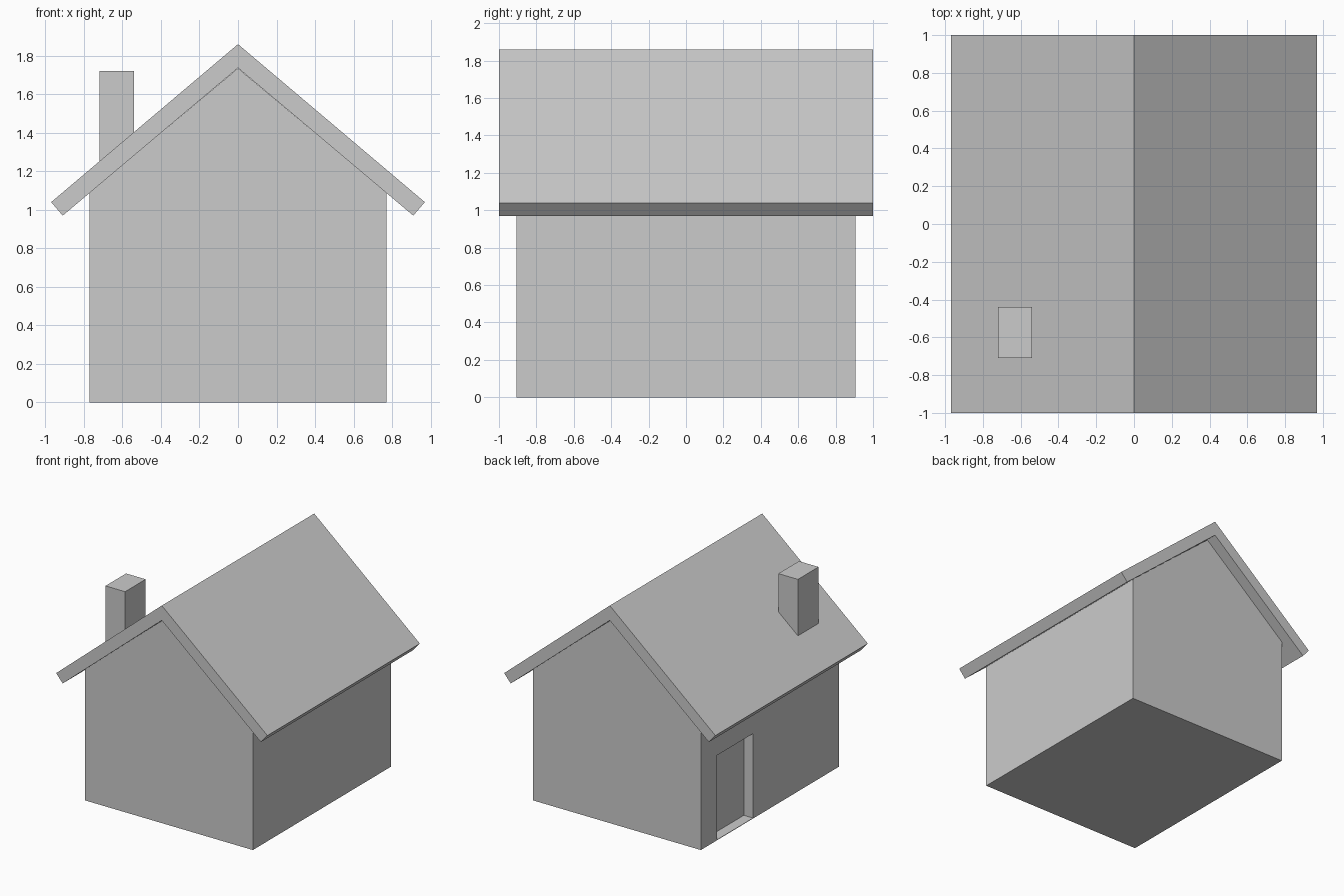
import bpy
import bmesh

if "Cube" in bpy.data.objects:
    bpy.data.objects.remove(bpy.data.objects["Cube"])


def prism(name, profile, y0, y1):
    """Extrude an (x, z) outline from y0 to y1."""
    bm = bmesh.new()
    face = bm.faces.new([bm.verts.new((x, y0, z)) for x, z in profile])
    new = bmesh.ops.extrude_face_region(bm, geom=[face])["geom"]
    verts = [v for v in new if isinstance(v, bmesh.types.BMVert)]
    bmesh.ops.translate(bm, verts=verts, vec=(0, y1 - y0, 0))
    bmesh.ops.recalc_face_normals(bm, faces=bm.faces[:])
    mesh = bpy.data.meshes.new(name)
    bm.to_mesh(mesh)
    bm.free()
    obj = bpy.data.objects.new(name, mesh)
    bpy.context.collection.objects.link(obj)
    return obj


def box(name, x0, x1, y0, y1, z0, z1):
    return prism(name, [(x0, z0), (x1, z0), (x1, z1), (x0, z1)], y0, y1)


# Gabled house body
walls = prism("walls", [(-0.77, 0), (0.77, 0), (0.77, 1.09), (0, 1.735), (-0.77, 1.09)],
              -0.905, 0.905)

# Door recess in the left wall
cutter = box("door_cutter", -0.9, -0.685, 0.22, 0.695, 0.004, 0.705)
cutter.hide_render = True
cutter.hide_viewport = True
recess = walls.modifiers.new("door_recess", "BOOLEAN")
recess.operation = "DIFFERENCE"
recess.solver = "EXACT"
recess.object = cutter

# Overhanging pitched roof
half = [(0.97, 1.04), (0.91, 0.97)]
prism("roof", [(0, 1.86)] + half + [(0, 1.737)] + [(-x, z) for x, z in reversed(half)],
      -1.0, 1.0)

# Chimney through the left slope
box("chimney", -0.72, -0.54, -0.71, -0.44, 1.15, 1.72)
